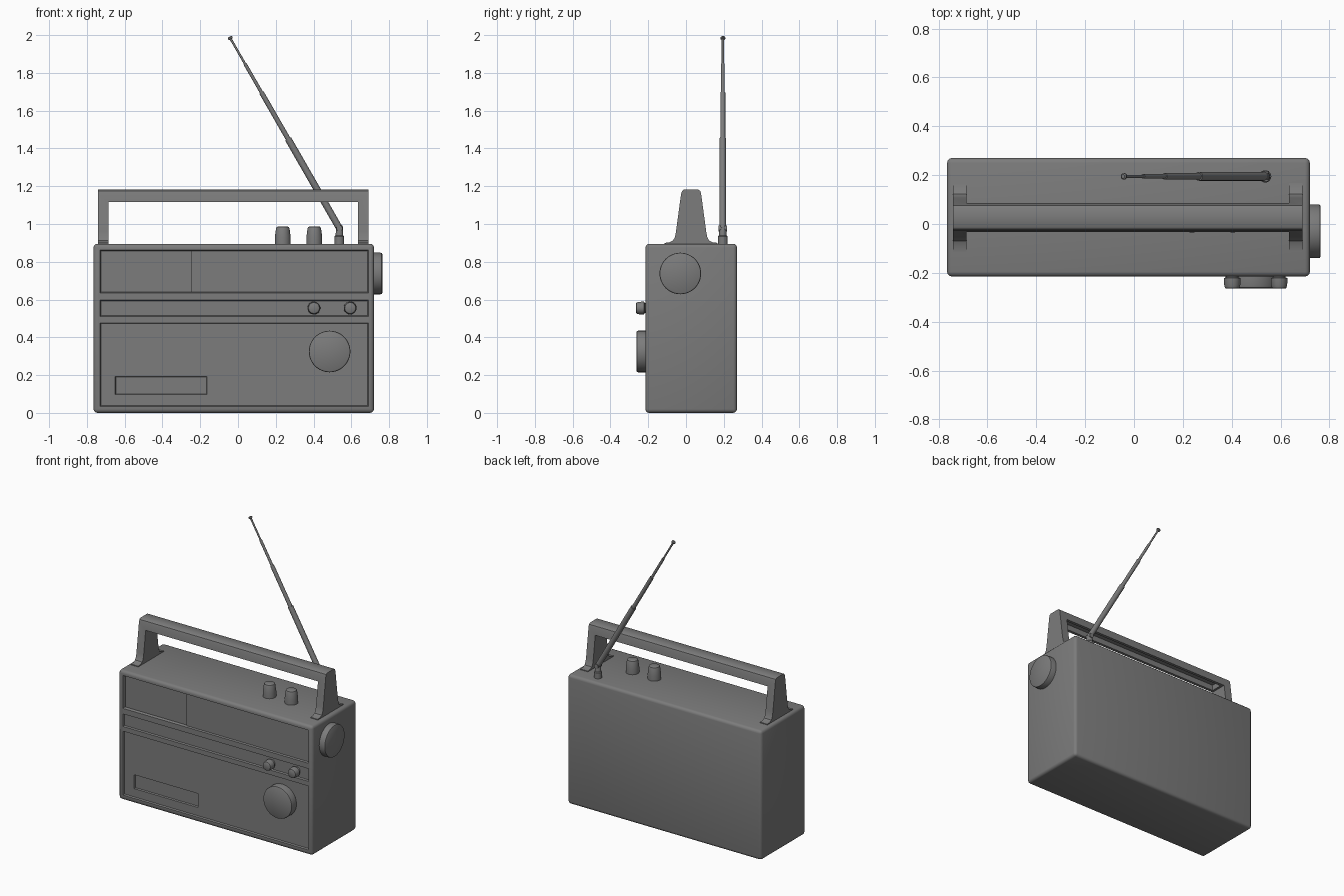
import bpy, bmesh, math
from mathutils import Vector

if "Cube" in bpy.data.objects:
    bpy.data.objects.remove(bpy.data.objects["Cube"], do_unlink=True)

grey = bpy.data.materials.new("dark_grey")
grey.use_nodes = True
COLOR = (0.2, 0.2, 0.2, 1)
grey.diffuse_color = COLOR
grey.node_tree.nodes["Principled BSDF"].inputs["Base Color"].default_value = COLOR


def finish(name, bm):
    bmesh.ops.recalc_face_normals(bm, faces=bm.faces)
    mesh = bpy.data.meshes.new(name)
    bm.to_mesh(mesh)
    bm.free()
    mesh.materials.append(grey)
    ob = bpy.data.objects.new(name, mesh)
    bpy.context.collection.objects.link(ob)
    return ob


def smooth(ob, angle=35):
    bpy.ops.object.select_all(action="DESELECT")
    ob.select_set(True)
    bpy.context.view_layer.objects.active = ob
    bpy.ops.object.shade_smooth_by_angle(angle=math.radians(angle))


def box(name, lo, hi, slope=0):
    """Box; slope pulls in the rear (+y) face to give angled recess walls."""
    bm = bmesh.new()
    bmesh.ops.create_cube(bm, size=1)
    lo, hi = Vector(lo), Vector(hi)
    for v in bm.verts:
        side = v.co * 2
        v.co = (lo + hi) / 2 + Vector(a * b for a, b in zip(v.co, hi - lo))
        if side.y > 0:
            v.co.x -= side.x * slope
            v.co.z -= side.z * slope
    return finish(name, bm)


def apply_modifiers(ob):
    graph = bpy.context.evaluated_depsgraph_get()
    mesh = bpy.data.meshes.new_from_object(ob.evaluated_get(graph))
    ob.modifiers.clear()
    ob.data = mesh


def bevel(ob, width, segments):
    mod = ob.modifiers.new("bevel", "BEVEL")
    mod.width, mod.segments = width, segments
    apply_modifiers(ob)


def cut(ob, cutter):
    mod = ob.modifiers.new("cut", "BOOLEAN")
    mod.object, mod.solver = cutter, "EXACT"
    apply_modifiers(ob)
    bpy.data.objects.remove(cutter, do_unlink=True)


def lathe(name, origin, axis, profile, sides=32):
    """Turned part: profile holds (radius, distance along axis)."""
    bm = bmesh.new()
    rot = Vector(axis).to_track_quat("Z", "Y")
    rings = []
    for r, t in profile:
        rings.append([bm.verts.new(Vector(origin) + rot @ Vector(
            (r * math.cos(2 * math.pi * i / sides), r * math.sin(2 * math.pi * i / sides), t)))
            for i in range(sides)])
    for a, b in zip(rings, rings[1:]):
        for i in range(sides):
            j = (i + 1) % sides
            bm.faces.new((a[i], a[j], b[j], b[i]))
    bm.faces.new(rings[0])
    bm.faces.new(rings[-1])
    ob = finish(name, bm)
    smooth(ob)
    return ob


# Case with recessed front panels
FRONT = -0.215
case = box("case", (-0.765, FRONT, 0), (0.72, 0.27, 0.895))
bevel(case, 0.02, 3)
for z0, z1 in ((0.63, 0.868), (0.505, 0.602), (0.03, 0.482)):
    cut(case, box("cutter", (-0.735, FRONT - 0.01, z0), (0.695, FRONT + 0.01, z1), 0.01))
# Deeper window beside the tuning dial, and the badge recess
cut(case, box("cutter", (-0.725, FRONT - 0.01, 0.64), (-0.25, FRONT + 0.018, 0.858)))
cut(case, box("cutter", (-0.655, FRONT, 0.093), (-0.16, FRONT + 0.02, 0.197), 0.008))
smooth(case)

# Carrying handle: flared side profile run along x, then opened out
half = [(0.14, 0.89), (0.14, 0.9), (0.115, 0.903), (0.096, 0.912), (0.086, 0.93),
        (0.08, 0.96), (0.053, 1.16), (0.048, 1.175), (0.038, 1.182)]
outline = [(0.027 + y, z) for y, z in half] + [(0.027 - y, z) for y, z in reversed(half)]
bm = bmesh.new()
face = bm.faces.new([bm.verts.new((-0.74, y, z)) for y, z in outline])
extruded = bmesh.ops.extrude_face_region(bm, geom=[face])["geom"]
bmesh.ops.translate(bm, vec=(1.43, 0, 0),
                    verts=[g for g in extruded if isinstance(g, bmesh.types.BMVert)])
handle = finish("handle", bm)
cut(handle, box("cutter", (-0.685, -0.3, 0.8), (0.635, 0.3, 1.117)))
cut(handle, box("cutter", (-0.67, -0.012, 1.1), (0.62, 0.066, 1.155)))
smooth(handle)

# Large dials on the front and the side
dial = [(0.105, 0), (0.11, 0.006), (0.11, 0.05), (0.108, 0.056), (0.103, 0.059)]
lathe("volume_dial", (0.485, FRONT + 0.011, 0.325), (0, -1, 0), dial, 48)
lathe("tuning_dial", (0.705, -0.03, 0.738), (1, 0, 0), dial, 48)

# Small front knobs
for name, x in (("front_knob_inner", 0.402), ("front_knob_outer", 0.594)):
    lathe(name, (x, FRONT + 0.011, 0.555), (0, -1, 0),
          [(0.026, 0), (0.026, 0.014), (0.034, 0.018), (0.033, 0.045),
           (0.029, 0.058), (0.024, 0.061)])

# Top knobs
for name, x in (("top_knob_inner", 0.237), ("top_knob_outer", 0.404)):
    lathe(name, (x, 0.007, 0.89), (0, 0, 1),
          [(0.042, 0), (0.042, 0.04), (0.036, 0.085), (0.033, 0.093), (0.028, 0.096)])

# Telescopic aerial: swivel base, pivot, stepped rod and tip
lathe("aerial_base", (0.537, 0.195, 0.89), (0, 0, 1),
      [(0.025, 0), (0.025, 0.045), (0.02, 0.05), (0.018, 0.095), (0.013, 0.105)], 24)
lathe("aerial_pivot", (0.537, 0.173, 0.977), (0, 1, 0), [(0.016, 0), (0.016, 0.044)], 24)
start, tip = Vector((0.54, 0.195, 0.972)), Vector((-0.045, 0.195, 1.991))
rod = tip - start
stops = [(0.018, 0, 0.47), (0.013, 0.47, 0.71), (0.009, 0.71, 0.86), (0.006, 0.86, 0.985)]
profile = [(r, t * rod.length) for r, a, b in stops for t in (a, b)]
lathe("aerial_rod", start, rod, profile, 20)
lathe("aerial_tip", tip - rod.normalized() * 0.016, rod,
      [(0.006, 0), (0.013, 0.004), (0.013, 0.012), (0.008, 0.016)], 20)
